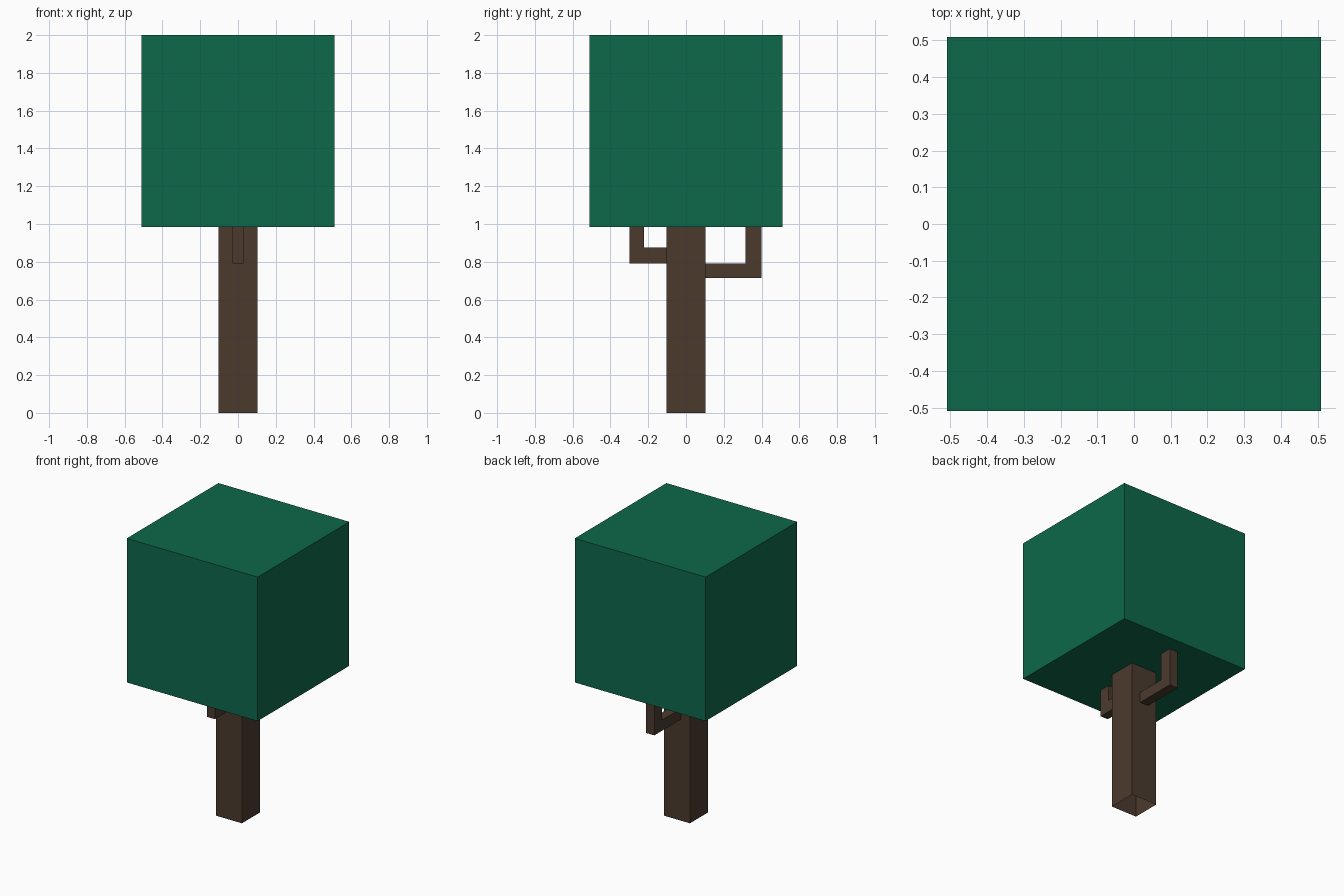
import bpy
import bmesh

cube = bpy.data.objects.get("Cube")
if cube:
    bpy.data.objects.remove(cube, do_unlink=True)


def material(name, colour):
    m = bpy.data.materials.new(name)
    m.use_nodes = True
    m.diffuse_color = colour
    m.node_tree.nodes["Principled BSDF"].inputs["Base Color"].default_value = colour
    return m


def finish(name, bm, mat):
    bmesh.ops.recalc_face_normals(bm, faces=bm.faces)
    mesh = bpy.data.meshes.new(name)
    bm.to_mesh(mesh)
    bm.free()
    mesh.materials.append(mat)
    obj = bpy.data.objects.new(name, mesh)
    bpy.context.collection.objects.link(obj)
    return obj


def box(name, half_width, z0, z1, mat, open_ends=False):
    bm = bmesh.new()
    bmesh.ops.create_cube(bm, size=1)
    for v in bm.verts:
        v.co.x *= 2 * half_width
        v.co.y *= 2 * half_width
        v.co.z = z1 if v.co.z > 0 else z0
    if open_ends:
        bm.normal_update()
        ends = [f for f in bm.faces if abs(f.normal.z) > 0.5]
        bmesh.ops.delete(bm, geom=ends, context='FACES_ONLY')
    return finish(name, bm, mat)


def branch(name, side, root, inner, outer, low, high, half_width, mat):
    """L-shaped profile in the YZ plane, extruded across X."""
    profile = [(root, low), (outer, low), (outer, TOP),
               (inner, TOP), (inner, high), (root, high)]
    bm = bmesh.new()
    face = bm.faces.new([bm.verts.new((-half_width, side * y, z)) for y, z in profile])
    extruded = bmesh.ops.extrude_face_region(bm, geom=[face], use_keep_orig=True)
    moved = [g for g in extruded["geom"] if isinstance(g, bmesh.types.BMVert)]
    bmesh.ops.translate(bm, verts=moved, vec=(2 * half_width, 0, 0))
    return finish(name, bm, mat)


green = material("leaf green", (0.0042, 0.140, 0.070, 1))
brown = material("bark brown", (0.0715, 0.0425, 0.0265, 1))

CANOPY_BASE = 0.985
TOP = CANOPY_BASE + 0.01
TRUNK = 0.102

# Cubic foliage on a hollow square trunk
box("canopy", 0.51, CANOPY_BASE, 2.0, green)
box("trunk", TRUNK, 0, TOP, brown, open_ends=True)

# Bent branches rising into the foliage
branch("front_branch", -1, TRUNK, 0.222, 0.30, 0.79, 0.875, 0.03, brown)
branch("back_branch", 1, TRUNK, 0.314, 0.40, 0.715, 0.79, 0.033, brown)
